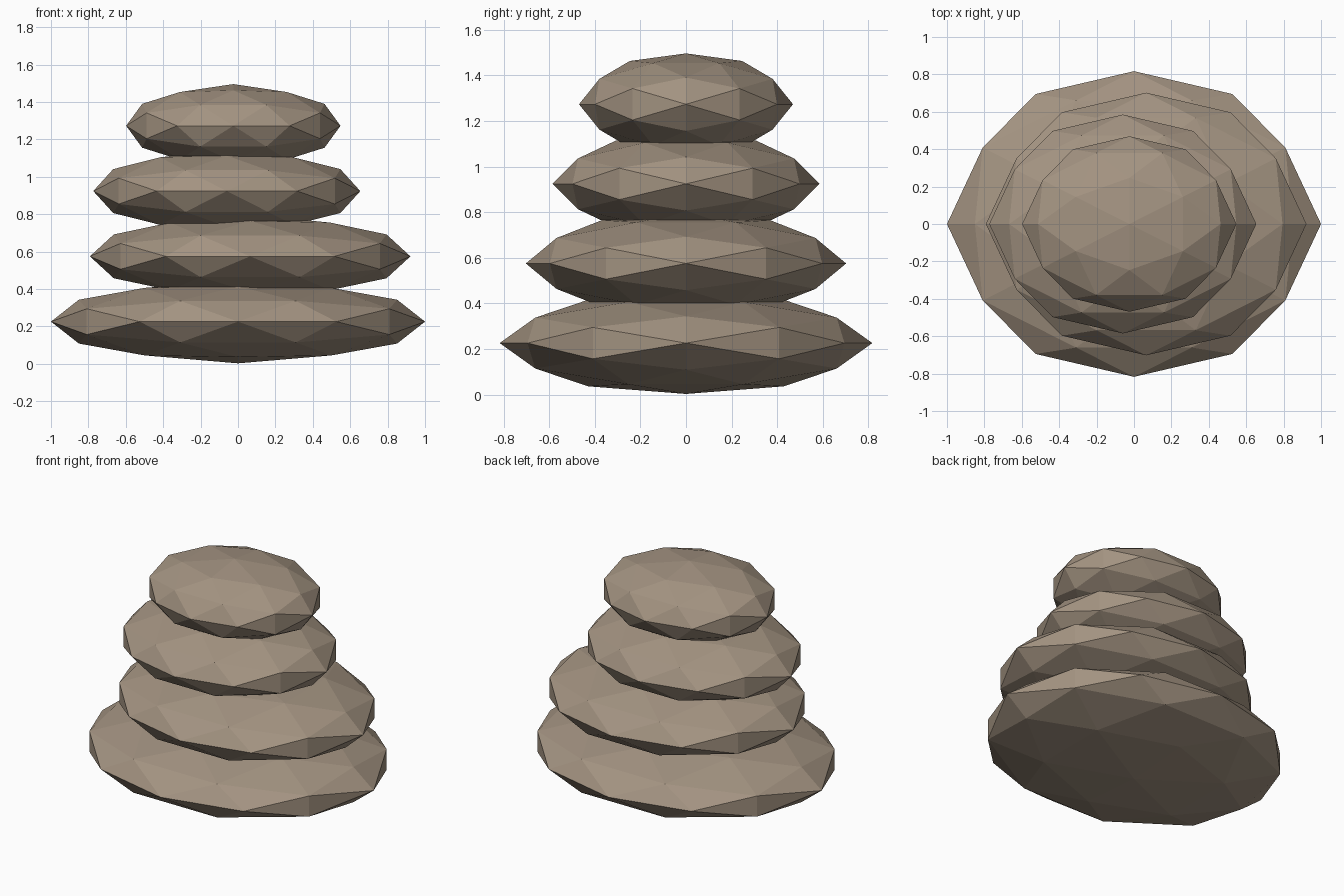
import bpy, bmesh
from mathutils import Vector

if "Cube" in bpy.data.objects:
    bpy.data.objects.remove(bpy.data.objects["Cube"])

# One flat stone colour
stone = bpy.data.materials.new("warm grey stone")
stone.diffuse_color = (0.366, 0.292, 0.220, 1.0)
stone.use_nodes = True
stone.node_tree.nodes["Principled BSDF"].inputs["Base Color"].default_value = stone.diffuse_color

PHI = (1 + 5 ** 0.5) / 2


def faceted_ball(bm):
    """Icosahedron with its axes on x, y, z, each face split in four on the sphere."""
    corners = []
    for a in (-1, 1):
        for b in (-PHI, PHI):
            corners += [Vector((a, b, 0)), Vector((b, 0, a)), Vector((0, a, b))]
    points = [c.normalized() for c in corners]
    for i, p in enumerate(corners):
        for q in corners[i + 1:]:
            if (p - q).length < 2.01:          # neighbours: add the edge midpoint
                points.append((p + q).normalized())
    for p in points:
        bm.verts.new(p)
    bmesh.ops.convex_hull(bm, input=bm.verts[:])
    bmesh.ops.recalc_face_normals(bm, faces=bm.faces[:])


def add_stone(name, centre, radii):
    bm = bmesh.new()
    faceted_ball(bm)
    bmesh.ops.scale(bm, vec=radii, verts=bm.verts[:])
    mesh = bpy.data.meshes.new(name)
    bm.to_mesh(mesh)
    bm.free()
    mesh.materials.append(stone)
    obj = bpy.data.objects.new(name, mesh)
    obj.location = centre
    bpy.context.collection.objects.link(obj)


# Stack of flattened stones: name, x offset, half width, half depth
stones = [
    ("base_stone", 0.0, 1.0, 0.817),
    ("lower_stone", 0.065, 0.857, 0.702),
    ("upper_stone", -0.06, 0.714, 0.585),
    ("top_stone", -0.025, 0.573, 0.469),
]
for i, (name, x, rx, ry) in enumerate(stones):
    add_stone(name, (x, 0, 0.226 + 0.349 * i), (rx, ry, 0.223))
